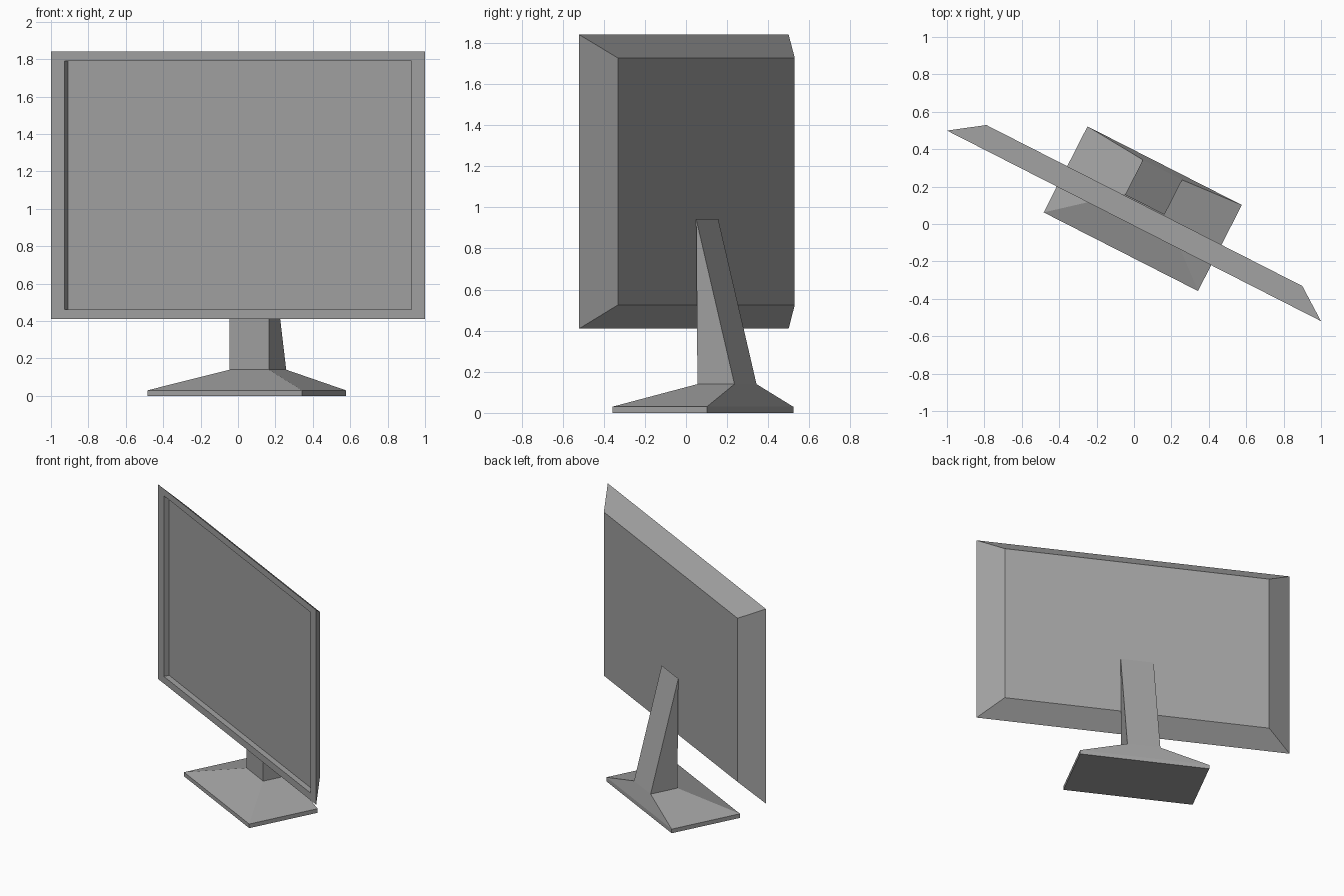
import bpy
import bmesh
from math import radians

cube = bpy.data.objects.get("Cube")
if cube:
    bpy.data.objects.remove(cube, do_unlink=True)

grey = bpy.data.materials.new("grey_plastic")
grey.use_nodes = True
colour = (0.36, 0.36, 0.36, 1)
grey.diffuse_color = colour
grey.node_tree.nodes["Principled BSDF"].inputs["Base Color"].default_value = colour


def upright(half_x, y, z0, z1):
    """Rectangle facing front at depth y."""
    return [(-half_x, y, z0), (half_x, y, z0), (half_x, y, z1), (-half_x, y, z1)]


def level(half_x, y0, y1, z):
    """Horizontal rectangle at height z."""
    return [(-half_x, y0, z), (half_x, y0, z), (half_x, y1, z), (-half_x, y1, z)]


def loft(name, rings, cap_start=True, cap_end=True):
    """Join successive rectangles with flat faces; the whole model is turned about z."""
    bm = bmesh.new()
    loops = [[bm.verts.new(p) for p in ring] for ring in rings]
    for a, b in zip(loops, loops[1:]):
        for i in range(4):
            j = (i + 1) % 4
            bm.faces.new((a[i], a[j], b[j], b[i]))
    if cap_start:
        bm.faces.new(loops[0][::-1])
    if cap_end:
        bm.faces.new(loops[-1])
    bmesh.ops.remove_doubles(bm, verts=bm.verts, dist=0.0001)
    bmesh.ops.recalc_face_normals(bm, faces=bm.faces)
    mesh = bpy.data.meshes.new(name)
    bm.to_mesh(mesh)
    bm.free()
    mesh.materials.append(grey)
    obj = bpy.data.objects.new(name, mesh)
    obj.rotation_euler.z = radians(-27)
    obj.location.y = -0.01
    bpy.context.collection.objects.link(obj)
    return obj


# Display housing: tapered back, bezel and recessed screen
loft("display_housing", [
    upright(0.948, 0.122, 0.525, 1.727),
    upright(1.122, 0, 0.41, 1.84),
    upright(1.04, 0, 0.462, 1.79),
    upright(1.04, 0.04, 0.462, 1.79),
])

# Foot: thin plate rising to the neck, open where the neck joins
neck_foot = level(0.118, 0.134, 0.336, 0.14)
loft("stand_foot", [
    level(0.463, -0.155, 0.361, 0),
    level(0.463, -0.155, 0.361, 0.03),
    neck_foot,
], cap_end=False)

# Neck: wedge narrowing to an edge against the back panel
loft("stand_neck", [
    neck_foot,
    level(0.118, 0.127, 0.127, 0.943),
], cap_start=False, cap_end=False)
